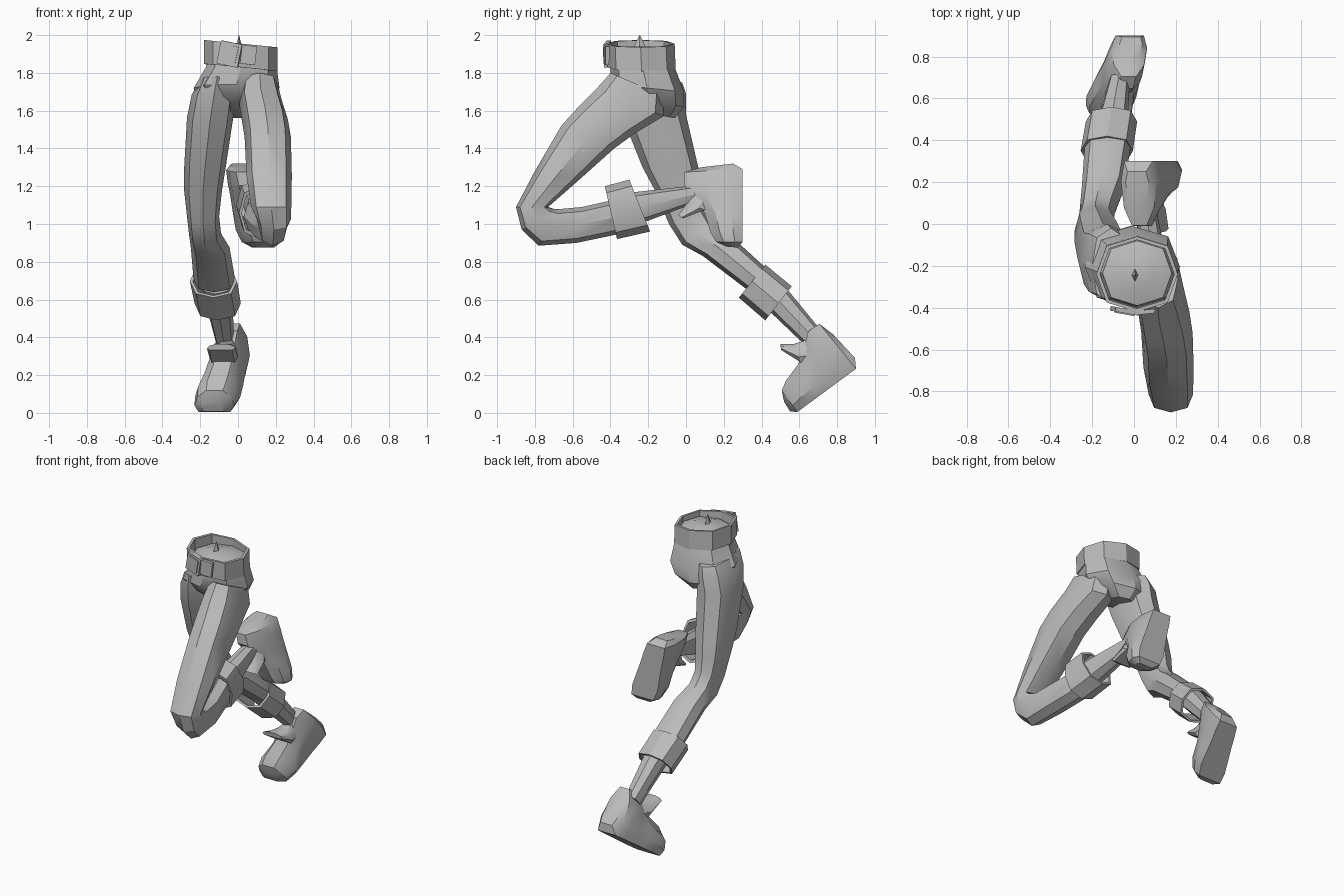
import bpy, bmesh, math
from mathutils import Vector

if "Cube" in bpy.data.objects:
    bpy.data.objects.remove(bpy.data.objects["Cube"])

grey = bpy.data.materials.new("plain grey")
grey.diffuse_color = (0.5, 0.5, 0.5, 1)
grey.use_nodes = True
grey.node_tree.nodes["Principled BSDF"].inputs["Base Color"].default_value = grey.diffuse_color

# Cross-sections: s runs across the width (-1..1), t runs from p0 to p1 (0..1)
def round_section(n, bulge=1.06):
    pts = []
    for i in range(n):
        a = 2 * math.pi * i / n
        k = bulge if i % 2 else 1
        pts.append((math.cos(a) * k, 0.5 + 0.5 * math.sin(a) * k))
    return pts

OCT = round_section(8)
SHOE = [(-.8, 0), (.8, 0), (1, .3), (.85, .72), (.42, 1), (-.42, 1), (-.85, .72), (-1, .3)]


def ring(p0, p1, x0, x1, section=OCT, roll=0.0, scale=1.0):
    """Loop whose side view runs p0-p1 in (y, z) and which spans x0..x1."""
    cx, hw = (x0 + x1) / 2, (x1 - x0) / 2
    out = []
    for s, t in section:
        s, t = s * scale, 0.5 + (t - 0.5) * scale
        out.append(Vector((cx + s * hw, p0[0] + (p1[0] - p0[0]) * t,
                           p0[1] + (p1[1] - p0[1]) * t + roll * s * hw)))
    return out


def finish(name, bm, angle=32):
    bmesh.ops.recalc_face_normals(bm, faces=bm.faces[:])
    me = bpy.data.meshes.new(name)
    bm.to_mesh(me)
    bm.free()
    me.materials.append(grey)
    ob = bpy.data.objects.new(name, me)
    bpy.context.collection.objects.link(ob)
    bpy.ops.object.select_all(action='DESELECT')
    ob.select_set(True)
    bpy.context.view_layer.objects.active = ob
    bpy.ops.object.shade_smooth_by_angle(angle=math.radians(angle))
    return ob


def loft(name, rings, closed=False):
    """Skin a list of loops; closed joins last to first, otherwise cap the ends."""
    bm = bmesh.new()
    vs = [[bm.verts.new(p) for p in r] for r in rings]
    n = len(vs[0])
    pairs = list(zip(vs, vs[1:])) + ([(vs[-1], vs[0])] if closed else [])
    for a, b in pairs:
        for i in range(n):
            j = (i + 1) % n
            bm.faces.new((a[i], a[j], b[j], b[i]))
    if not closed:
        bm.faces.new(vs[0])
        bm.faces.new(vs[-1])
    return finish(name, bm)


def band(name, a, b, roll=0.0, inner=0.87):
    """Hollow cuff or belt between two loops."""
    loft(name, [ring(*a, roll=roll), ring(*b, roll=roll),
                ring(*b, roll=roll, scale=inner), ring(*a, roll=roll, scale=inner)], True)


# Hips
loft("hips", [ring(*r) for r in [
    ((-.27, 1.60), (-.06, 1.56), -.09, .07),
    ((-.36, 1.68), (-.01, 1.62), -.21, .17),
    ((-.40, 1.74), (-.01, 1.70), -.235, .22),
    ((-.40, 1.83), (-.06, 1.83), -.17, .205),
    ((-.39, 1.91), (-.08, 1.91), -.15, .18),
    ((-.30, 1.94), (-.17, 1.94), -.06, .09)]])

# Belt, buckle and the small fold of cloth at the top
band("belt", ((-.415, 1.83), (-.055, 1.825), -.18, .21),
     ((-.42, 1.955), (-.06, 1.955), -.18, .21), roll=-.10, inner=.91)


def box(name, loc, size, rot):
    bm = bmesh.new()
    bmesh.ops.create_cube(bm, size=1)
    bmesh.ops.scale(bm, vec=size, verts=bm.verts[:])
    ob = finish(name, bm)
    ob.location, ob.rotation_euler = loc, rot


box("buckle", (-.045, -.415, 1.90), (.115, .022, .125), (0, .2, -.18))
box("buckle_plate", (-.045, -.424, 1.90), (.08, .015, .09), (0, .2, -.18))
box("belt_tab", (.055, -.42, 1.895), (.08, .02, .10), (0, .12, .1))

bm = bmesh.new()
bmesh.ops.create_cone(bm, segments=4, radius1=.035, radius2=.002, depth=.07)
fold = finish("cloth_fold", bm)
fold.location, fold.scale = (.005, -.245, 1.965), (.5, 1, 1)

# Raised leg: thigh, bent knee and calf
loft("raised_trouser_leg", [ring(*r) for r in [
    ((-.40, 1.80), (-.12, 1.68), .02, .21),
    ((-.47, 1.72), (-.12, 1.57), .005, .235),
    ((-.57, 1.62), (-.27, 1.48), .02, .265),
    ((-.66, 1.52), (-.38, 1.40), .035, .28),
    ((-.80, 1.28), (-.57, 1.23), .045, .285),
    ((-.90, 1.09), (-.73, 1.09), .07, .282),
    ((-.87, .97), (-.70, 1.08), .10, .28),
    ((-.78, .885), (-.66, 1.08), .11, .26),
    ((-.58, .90), (-.55, 1.09), .08, .25),
    ((-.34, .95), (-.37, 1.13), .03, .20)]])
band("raised_cuff", ((-.365, .92), (-.43, 1.20), .005, .235),
     ((-.19, .96), (-.30, 1.235), -.01, .215))
loft("raised_shin", [ring(*r) for r in [
    ((-.33, .98), (-.36, 1.15), .04, .19),
    ((-.22, 1.01), (-.26, 1.17), .03, .17),
    ((.10, 1.13), (.10, 1.21), .01, .10)]])

# Pushing leg: thigh, knee and calf
loft("pushing_trouser_leg", [ring(*r) for r in [
    ((-.38, 1.78), (-.02, 1.75), -.20, -.02),
    ((-.37, 1.68), (0, 1.69), -.245, -.01),
    ((-.33, 1.55), (0, 1.58), -.27, -.025),
    ((-.23, 1.30), (.065, 1.30), -.285, -.065),
    ((-.16, 1.17), (.085, 1.18), -.285, -.085),
    ((-.09, 1.0), (.10, 1.08), -.27, -.10),
    ((-.02, .89), (.14, 1.01), -.26, -.09),
    ((.09, .83), (.25, .925), -.25, -.045),
    ((.34, .64), (.42, .77), -.235, -.015)]])
band("pushing_cuff", ((.28, .61), (.42, .785), -.255, -.005),
     ((.42, .49), (.56, .67), -.23, .015))
loft("pushing_shin", [ring(*r) for r in [
    ((.35, .63), (.44, .74), -.20, -.04),
    ((.44, .54), (.54, .65), -.175, -.03),
    ((.65, .34), (.72, .43), -.12, -.02)]])

# Shoes, in their own frame: a = distance from toe to heel, h = height above sole
# each row: sole (a, h), top (a, h), half width
SHOE_ROWS = [((-.03, .025), (-.025, .085), .06),
             ((0, 0), (.0, .14), .105),
             ((.07, 0), (.05, .17), .12),
             ((.16, 0), (.15, .20), .11),
             ((.24, 0), (.25, .27), .10),
             ((.32, 0), (.30, .31), .095),
             ((.385, 0), (.37, .307), .085),
             ((.415, .05), (.395, .22), .055)]
TONGUE_ROWS = [((.125, .315), (.14, .343), .075),
               ((.17, .20), (.20, .30), .075),
               ((.25, .15), (.26, .28), .06)]


def shoe(name, origin, heel_dir, up_dir, side):
    for part, rows in (("shoe", SHOE_ROWS), ("shoe_tongue", TONGUE_ROWS)):
        rings = []
        for lo, hi, hw in rows:
            loop = []
            for s, t in SHOE:
                a = lo[0] + (hi[0] - lo[0]) * t
                h = lo[1] + (hi[1] - lo[1]) * t
                x = side * (.125 - .27 * a) + s * hw
                loop.append(Vector((x, origin[0] + heel_dir[0] * a + up_dir[0] * h,
                                    origin[1] + heel_dir[1] * a + up_dir[1] * h)))
            rings.append(loop)
        loft(name + "_" + part, rings)


shoe("raised", (.30, .905), (0, 1), (-1, 0), 1)
shoe("pushing", (.59, .005), (.805, .594), (-.594, .805), -1)
